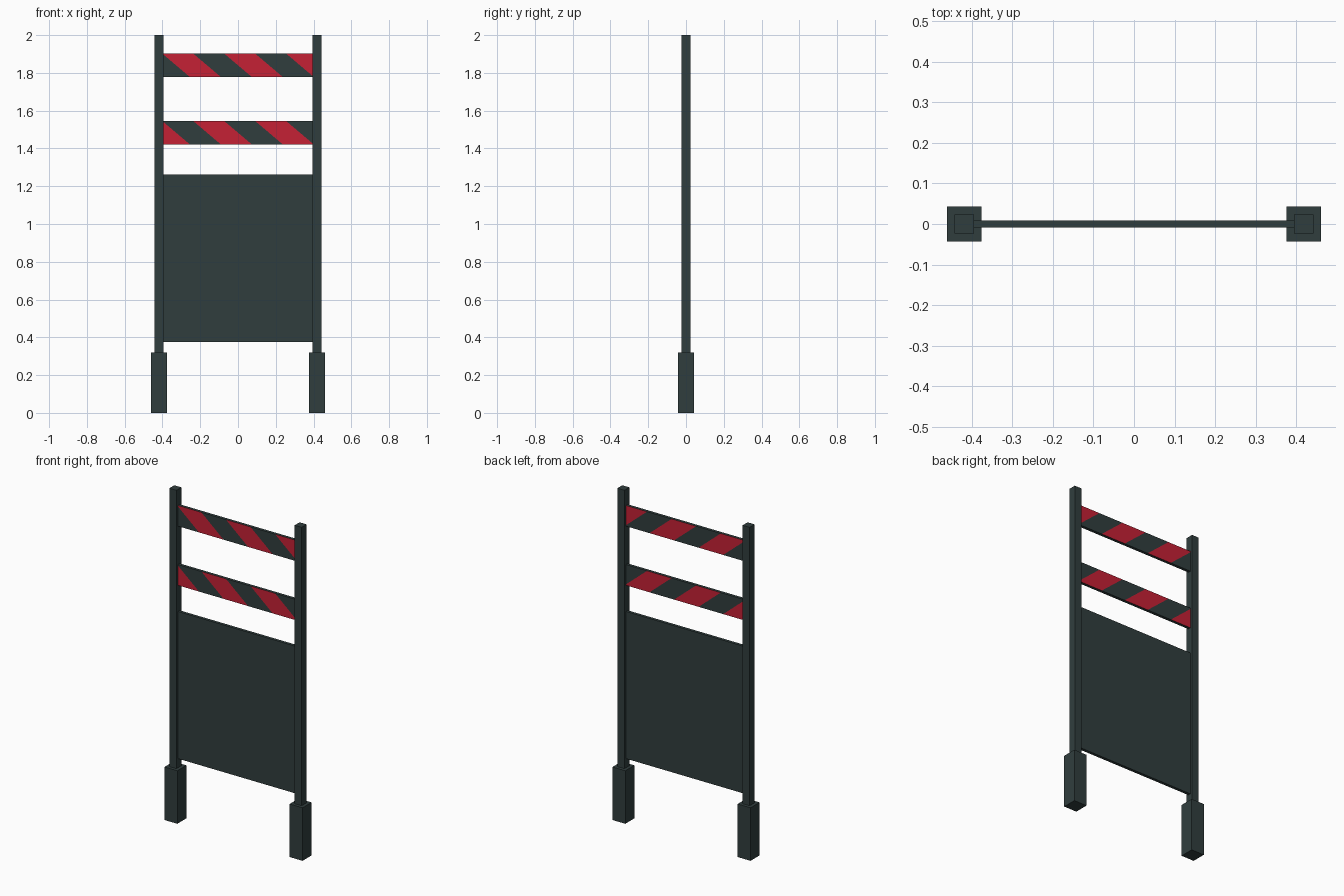
import bpy, bmesh, math
from mathutils import Vector

if "Cube" in bpy.data.objects:
    bpy.data.objects.remove(bpy.data.objects["Cube"])


def material(name, rgb):
    m = bpy.data.materials.new(name)
    m.diffuse_color = (*rgb, 1.0)
    m.use_nodes = True
    m.node_tree.nodes["Principled BSDF"].inputs["Base Color"].default_value = m.diffuse_color
    return m


DARK = material("dark_slate", (0.030, 0.048, 0.048))
RED = material("warning_red", (0.56, 0.015, 0.036))


def box(name, x0, x1, y0, y1, z0, z1, mats=(DARK,), paint=None):
    bm = bmesh.new()
    bmesh.ops.create_cube(bm, size=1.0)
    bmesh.ops.scale(bm, vec=(x1 - x0, y1 - y0, z1 - z0), verts=bm.verts)
    bmesh.ops.translate(bm, vec=((x0 + x1) / 2, (y0 + y1) / 2, (z0 + z1) / 2), verts=bm.verts)
    if paint:
        paint(bm)
    me = bpy.data.meshes.new(name)
    bm.to_mesh(me)
    bm.free()
    for m in mats:
        me.materials.append(m)
    ob = bpy.data.objects.new(name, me)
    bpy.context.collection.objects.link(ob)
    return ob


def stripes(z_top, red_parity):
    """Cut slanted bands through a board and paint every other one red."""
    slope, start, step = 1.18, -0.402, 0.164

    def paint(bm):
        for k in range(0, 6):
            bmesh.ops.bisect_plane(
                bm, geom=bm.verts[:] + bm.edges[:] + bm.faces[:],
                plane_co=Vector((start + k * step, 0, z_top)),
                plane_no=Vector((1, 0, slope)).normalized())
        bm.normal_update()
        for f in bm.faces:
            c = f.calc_center_median()
            band = math.floor((c.x + slope * (c.z - z_top) - start) / step)
            # only the front and back faces carry the stripes
            if abs(f.normal.y) > 0.9 and band % 2 == red_parity:
                f.material_index = 1
    return paint


# posts and their wider feet
for side, sx in (("left", -1), ("right", 1)):
    cx = 0.418 * sx
    box(side + "_foot", cx - 0.043, cx + 0.043, -0.043, 0.043, 0.0, 0.32)
    box(side + "_post", cx - 0.0235, cx + 0.0235, -0.0235, 0.0235, 0.32, 2.0)

# solid lower panel
IN, T = 0.395, 0.009
box("lower_panel", -IN, IN, -T, T, 0.375, 1.263)

# striped warning boards
box("upper_striped_board", -IN, IN, -T, T, 1.778, 1.903, (DARK, RED), stripes(1.903, 0))
box("lower_striped_board", -IN, IN, -T, T, 1.421, 1.546, (DARK, RED), stripes(1.546, 1))
